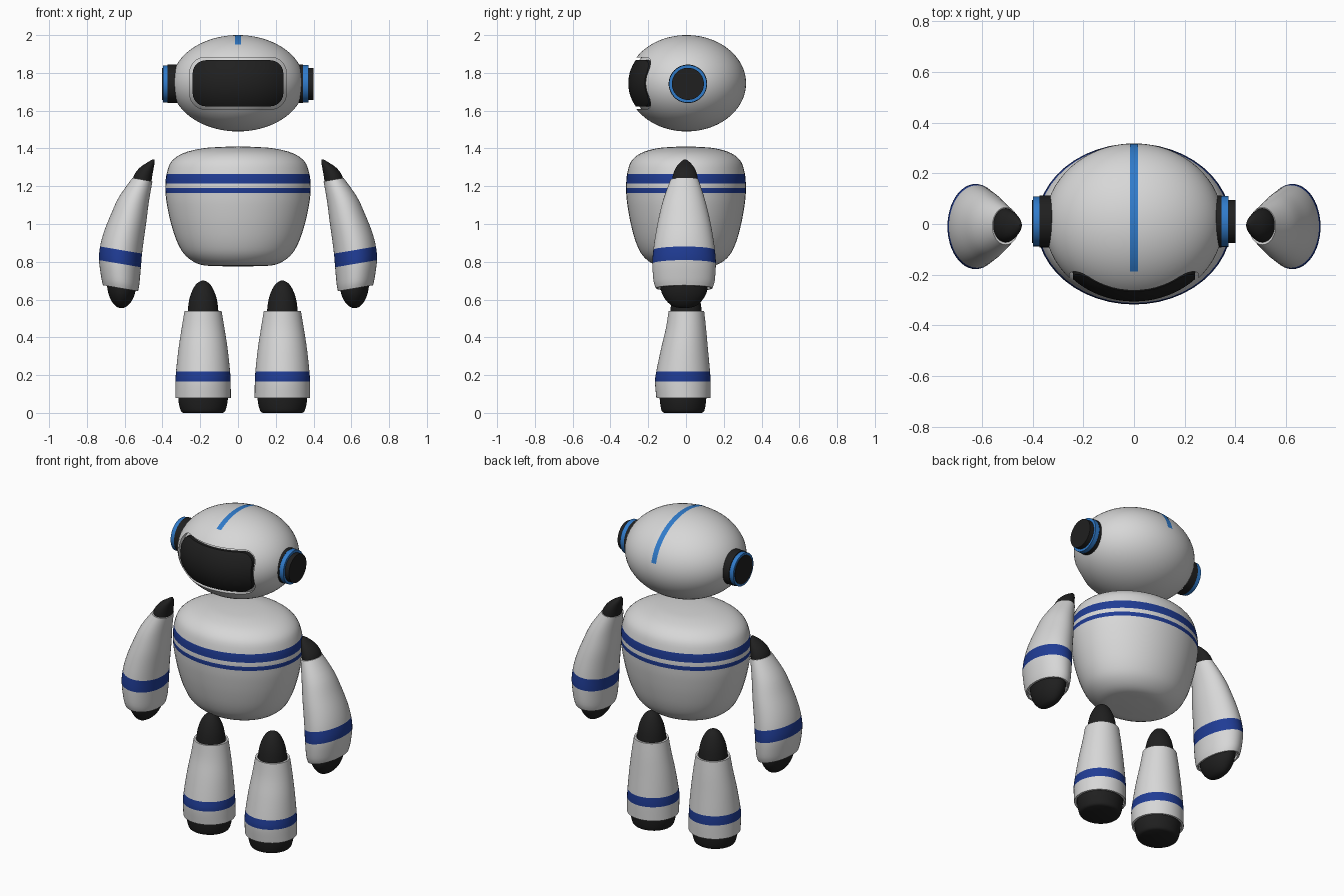
import bpy, bmesh, math
from mathutils import Matrix, Vector

cube = bpy.data.objects.get("Cube")
if cube:
    bpy.data.objects.remove(cube)


def material(name, rgb):
    m = bpy.data.materials.new(name)
    m.use_nodes = True
    color = (*rgb, 1)
    m.diffuse_color = color
    bsdf = m.node_tree.nodes["Principled BSDF"]
    bsdf.inputs["Base Color"].default_value = color
    bsdf.inputs["Roughness"].default_value = 0.5
    return m


WHITE = material("shell_white", (0.68, 0.68, 0.68))
BLACK = material("joint_black", (0.014, 0.014, 0.014))
NAVY = material("navy_blue", (0.014, 0.045, 0.3))
BLUE = material("bright_blue", (0.03, 0.2, 0.6))


def smooth(obj, angle=35):
    bpy.ops.object.select_all(action="DESELECT")
    obj.select_set(True)
    bpy.context.view_layer.objects.active = obj
    bpy.ops.object.shade_smooth_by_angle(angle=math.radians(angle))


def finish(name, bm, *mats, shade=True):
    bmesh.ops.recalc_face_normals(bm, faces=bm.faces)
    mesh = bpy.data.meshes.new(name)
    bm.to_mesh(mesh)
    bm.free()
    obj = bpy.data.objects.new(name, mesh)
    bpy.context.collection.objects.link(obj)
    for m in mats:
        mesh.materials.append(m)
    if shade:
        smooth(obj)
    return obj


def spline(keys, i, t):
    """Smooth interpolation of the ring values between key i and i + 1."""
    a, b, c, d = (keys[max(0, min(len(keys) - 1, i + k))] for k in (-1, 0, 1, 2))
    return [0.5 * (2 * q + (r - p) * t + (2 * p - 5 * q + 4 * r - s) * t * t
                   + (3 * q - p - 3 * r + s) * t ** 3) for p, q, r, s in zip(a, b, c, d)]


def loft(name, keys, mats, bands=(), hem=0.0, tilt=0.0, mirror=1, shift=0.0):
    """Stack ellipses given as (z, centre x, centre y, half x, half y)."""
    segs, steps = 48, 4
    rings = []
    for i in range(len(keys) - 1):
        rings += [(spline(keys, i, s / steps), 1 if i in bands else 0) for s in range(steps)]
    rings.append((list(keys[-1]), 0))
    if hem:
        def inset(ring, dz):
            z, cx, cy, hx, hy = ring
            return ([z + dz, cx, cy, hx - hem, hy - hem], 0)
        low, high = rings[0][0], rings[-1][0]
        rings = [inset(low, 0.02), inset(low, 0)] + rings + [inset(high, 0), inset(high, -0.015)]
    bm = bmesh.new()
    loops = []
    for (z, cx, cy, hx, hy), _ in rings:
        loop = []
        for k in range(segs):
            a = math.tau * k / segs
            dx = hx * math.cos(a)
            loop.append(bm.verts.new((mirror * (cx + dx) + shift, cy + hy * math.sin(a), z + tilt * dx)))
        loops.append(loop)
    for (_, mat), lo, hi in zip(rings, loops, loops[1:]):
        for k in range(segs):
            n = (k + 1) % segs
            bm.faces.new((lo[k], lo[n], hi[n], hi[k])).material_index = mat
    bm.faces.new(loops[0])
    bm.faces.new(loops[-1])
    return finish(name, bm, *mats)


# Head
CENTRE = Vector((0, 0.003, 1.745))
RADII = Vector((0.352, 0.315, 0.255))


def ellipsoid(name, scale, mat):
    bm = bmesh.new()
    size = Matrix.Diagonal((*(RADII * scale), 1))
    bmesh.ops.create_uvsphere(bm, u_segments=64, v_segments=40, radius=1,
                              matrix=Matrix.Translation(CENTRE) @ size)
    return finish(name, bm, mat, shade=False)


def rounded_prism(name, half_x, half_z, radius, y_back, mat):
    bm = bmesh.new()
    verts = []
    for k in range(40):
        quarter, step = divmod(k, 10)
        a = math.pi / 2 * (quarter + step / 9)
        sx = 1 if quarter in (0, 3) else -1
        sz = 1 if quarter < 2 else -1
        verts.append(bm.verts.new((sx * (half_x - radius) + radius * math.cos(a), -0.5,
                                   CENTRE.z + sz * (half_z - radius) + radius * math.sin(a))))
    face = bm.faces.new(verts)
    ext = bmesh.ops.extrude_face_region(bm, geom=[face])
    moved = [v for v in ext["geom"] if isinstance(v, bmesh.types.BMVert)]
    bmesh.ops.translate(bm, verts=moved, vec=(0, y_back + 0.5, 0))
    return finish(name, bm, mat, shade=False)


def apply_boolean(obj, cutter, operation):
    mod = obj.modifiers.new("cut", "BOOLEAN")
    mod.object, mod.operation, mod.solver = cutter, operation, "EXACT"
    bpy.ops.object.select_all(action="DESELECT")
    obj.select_set(True)
    bpy.context.view_layer.objects.active = obj
    bpy.ops.object.modifier_apply(modifier=mod.name)
    bpy.data.objects.remove(cutter)
    smooth(obj)


head = ellipsoid("head_shell", 1.0, WHITE)
apply_boolean(head, rounded_prism("opening_cutter", 0.255, 0.137, 0.08, -0.08, WHITE), "DIFFERENCE")
smooth(ellipsoid("head_liner", 0.93, WHITE))
visor = ellipsoid("visor", 0.98, BLACK)
apply_boolean(visor, rounded_prism("visor_cutter", 0.24, 0.122, 0.07, -0.05, BLACK), "INTERSECT")

# Stripe over the crown
bm = bmesh.new()
previous = None
for k in range(33):
    a = math.radians(-37 + 117 * k / 32)
    pair = []
    for x in (-0.016, 0.016):
        r = 1.006 * math.sqrt(1 - (x / RADII.x) ** 2)
        pair.append(bm.verts.new(CENTRE + Vector((x, RADII.y * r * math.sin(a), RADII.z * r * math.cos(a)))))
    if previous:
        bm.faces.new((previous[0], previous[1], pair[1], pair[0]))
    previous = pair
finish("crown_stripe", bm, BLUE)


# Ears
def disc(name, x0, x1, radius, mat):
    bm = bmesh.new()
    place = Matrix.Translation(((x0 + x1) / 2, 0.01, 1.742)) @ Matrix.Rotation(math.pi / 2, 4, "Y")
    bmesh.ops.create_cone(bm, cap_ends=True, segments=48, radius1=radius, radius2=radius,
                          depth=abs(x1 - x0), matrix=place)
    finish(name, bm, mat)


disc("left_ear_base", 0.28, 0.345, 0.102, BLACK)
disc("left_ear_ring", 0.345, 0.372, 0.1, BLUE)
disc("left_ear_cap", 0.372, 0.4, 0.085, BLACK)
disc("right_ear_base", -0.28, -0.372, 0.102, BLACK)
disc("right_ear_ring", -0.372, -0.398, 0.098, BLUE)
disc("right_ear_cap", -0.398, -0.402, 0.085, BLACK)

# Torso, with two painted belts
profile = [(0.775, 0.005), (0.777, 0.1), (0.785, 0.2), (0.83, 0.275), (0.9, 0.32), (1.0, 0.354),
           (1.1, 0.376), (1.165, 0.384), (1.19, 0.385), (1.215, 0.384), (1.265, 0.378),
           (1.33, 0.353), (1.375, 0.29), (1.4, 0.19), (1.408, 0.09), (1.41, 0.005)]
loft("torso", [(z, 0, 0, r, r * 0.825) for z, r in profile], (WHITE, NAVY), bands=(7, 9))

# Arms
sleeve = [(0.66, 0.622, -0.01, 0.093, 0.15), (0.7, 0.623, -0.01, 0.101, 0.162),
          (0.79, 0.625, -0.01, 0.111, 0.168), (0.862, 0.619, -0.01, 0.111, 0.163),
          (0.94, 0.604, -0.01, 0.106, 0.152), (1.03, 0.58, -0.01, 0.095, 0.135),
          (1.13, 0.551, -0.01, 0.079, 0.11), (1.235, 0.506, -0.008, 0.053, 0.074)]
shoulder = [(1.2, 0.512, -0.005, 0.05, 0.068), (1.25, 0.503, -0.005, 0.047, 0.066),
            (1.29, 0.485, -0.005, 0.036, 0.053), (1.32, 0.463, -0.005, 0.02, 0.032),
            (1.342, 0.447, -0.005, 0.004, 0.006)]
hand = [(0.555, 0.617, -0.01, 0.008, 0.02), (0.565, 0.617, -0.01, 0.03, 0.06),
        (0.595, 0.616, -0.01, 0.055, 0.095), (0.64, 0.616, -0.01, 0.072, 0.12),
        (0.71, 0.618, -0.01, 0.08, 0.13)]
for side, sign in (("left", 1), ("right", -1)):
    loft(side + "_sleeve", sleeve, (WHITE, NAVY), bands=(2,), hem=0.01, tilt=0.17, mirror=sign)
    loft(side + "_shoulder", shoulder, (BLACK,), tilt=0.2, mirror=sign)
    loft(side + "_hand", hand, (BLACK,), mirror=sign)

# Legs
shin = [(0.08, 0, -0.014, 0.147, 0.143), (0.165, 0, -0.017, 0.146, 0.147),
        (0.22, 0, -0.015, 0.143, 0.142), (0.34, 0, -0.008, 0.13, 0.124),
        (0.45, 0, 0, 0.113, 0.106), (0.54, 0, 0.002, 0.098, 0.094)]
knee = [(0.5, 0, 0, 0.082, 0.084), (0.54, 0, 0, 0.081, 0.083), (0.6, 0, 0, 0.073, 0.074),
        (0.65, 0, 0, 0.056, 0.057), (0.685, 0, 0, 0.033, 0.034), (0.702, 0, 0, 0.004, 0.004)]
foot = [(0, 0, -0.016, 0.105, 0.1), (0.012, 0, -0.016, 0.118, 0.113),
        (0.06, 0, -0.016, 0.13, 0.122), (0.12, 0, -0.016, 0.132, 0.126)]
for side, x in (("left", 0.235), ("right", -0.185)):
    loft(side + "_leg", shin, (WHITE, NAVY), bands=(1,), hem=0.012, shift=x)
    loft(side + "_hip", knee, (BLACK,), shift=x)
    loft(side + "_foot", foot, (BLACK,), shift=x)
